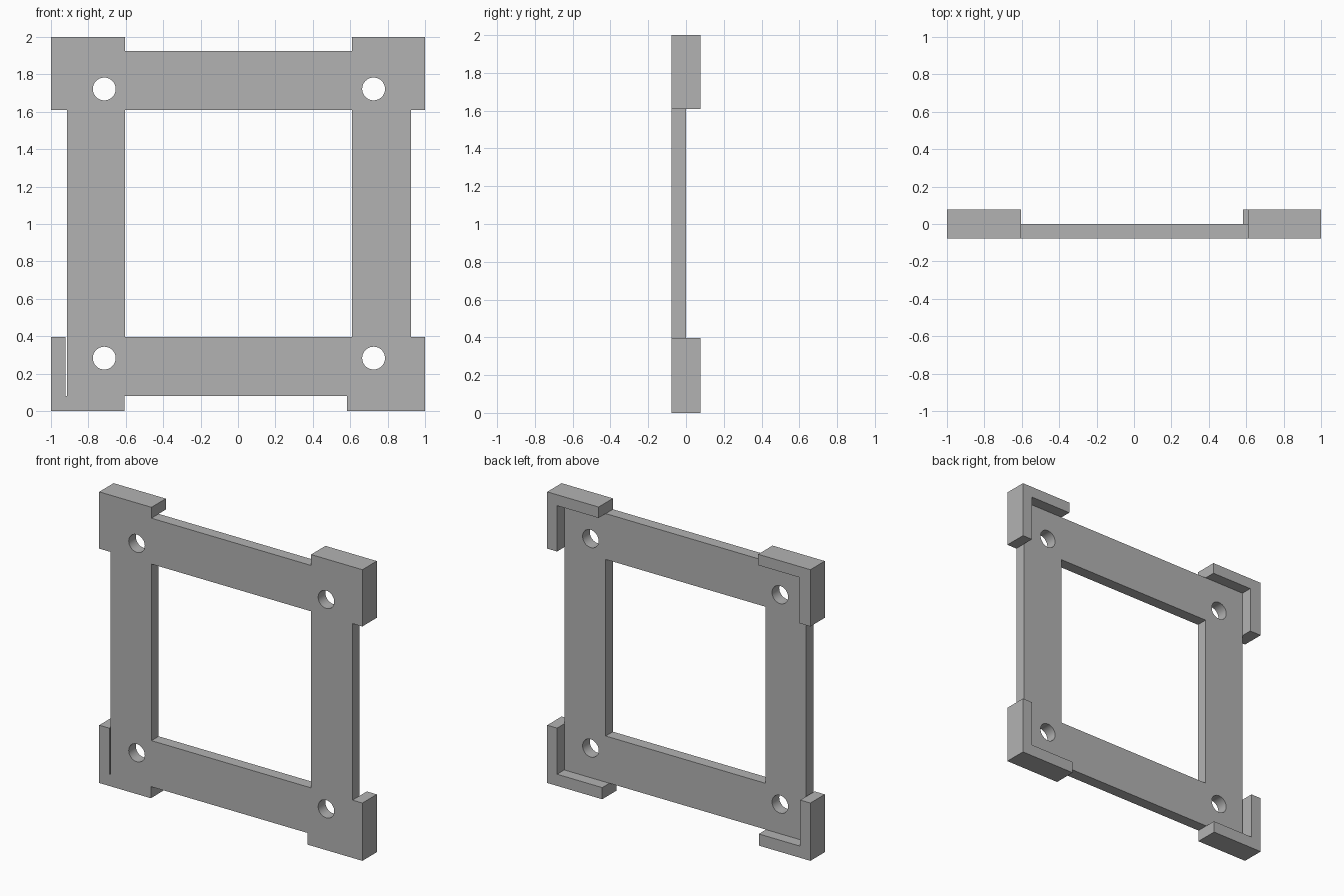
import bpy, bmesh, math
from math import cos, sin, pi

cube = bpy.data.objects.get("Cube")
if cube:
    bpy.data.objects.remove(cube, do_unlink=True)

grey = bpy.data.materials.new("grey")
grey.use_nodes = True
grey.diffuse_color = (0.45, 0.45, 0.45, 1)
grey.node_tree.nodes["Principled BSDF"].inputs["Base Color"].default_value = (0.45, 0.45, 0.45, 1)


def rect(x0, x1, z0, z1):
    return [(x0, z0), (x1, z0), (x1, z1), (x0, z1)]


def circle(cx, cz, r, n=48):
    return [(cx + r * cos(2 * pi * i / n), cz + r * sin(2 * pi * i / n)) for i in range(n)]


def extrude_outline(name, loops, y0, y1):
    """Solid from closed x-z loops (inner loops become holes), spanning y0 to y1."""
    curve = bpy.data.curves.new(name, 'CURVE')
    curve.dimensions = '2D'
    curve.fill_mode = 'BOTH'
    curve.extrude = (y1 - y0) / 2
    for loop in loops:
        spline = curve.splines.new('POLY')
        spline.points.add(len(loop) - 1)
        for p, (x, z) in zip(spline.points, loop):
            p.co = (x, z, 0, 1)
        spline.use_cyclic_u = True
    obj = bpy.data.objects.new(name, curve)
    bpy.context.collection.objects.link(obj)
    obj.rotation_euler.x = pi / 2
    obj.location.y = (y0 + y1) / 2
    bpy.ops.object.select_all(action='DESELECT')
    obj.select_set(True)
    bpy.context.view_layer.objects.active = obj
    bpy.ops.object.convert(target='MESH')
    obj = bpy.context.view_layer.objects.active
    # Weld the caps to the walls
    bm = bmesh.new()
    bm.from_mesh(obj.data)
    bmesh.ops.remove_doubles(bm, verts=bm.verts, dist=0.0005)
    bmesh.ops.recalc_face_normals(bm, faces=bm.faces)
    bm.to_mesh(obj.data)
    bm.free()
    obj.data.materials.clear()
    obj.data.materials.append(grey)
    bpy.ops.object.shade_smooth_by_angle(angle=math.radians(30))
    return obj


# Square frame plate with a window and four screw holes
holes = [circle(x, z, 0.061) for x in (-0.715, 0.725) for z in (0.283, 1.722)]
extrude_outline("frame_plate",
                [rect(-0.913, 0.925, 0.08, 1.925), rect(-0.603, 0.61, 0.397, 1.61)] + holes,
                -0.078, 0.0)


# L-shaped corner brackets: outer corner, arm ends, inner corner
def bracket(name, xo, zo, x_end, z_end, xi, zi):
    outline = [(xo, zo), (x_end, zo), (x_end, zi), (xi, zi), (xi, z_end), (xo, z_end)]
    extrude_outline(name, [outline], -0.078, 0.078)


bracket("top_right_bracket", -1, 2, -0.603, 1.61, -0.913, 1.925)
bracket("top_left_bracket", 1, 2, 0.61, 1.61, 0.925, 1.925)
bracket("bottom_right_bracket", -1, 0, -0.608, 0.397, -0.923, 0.08)
bracket("bottom_left_bracket", 1, 0, 0.582, 0.397, 0.925, 0.08)
